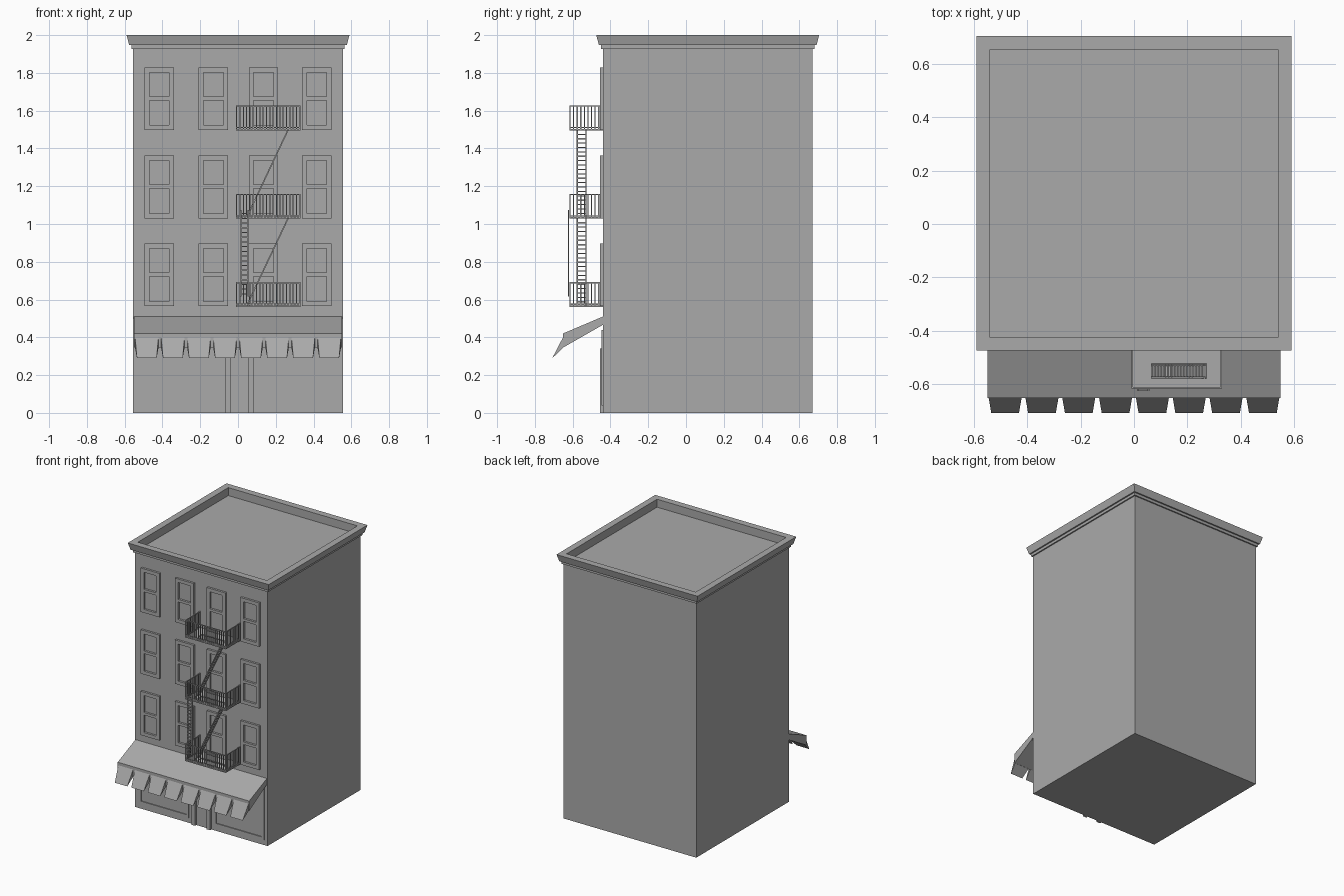
import bpy, bmesh, math
from mathutils import Vector, Matrix

cube = bpy.data.objects.get("Cube")
if cube:
    bpy.data.objects.remove(cube, do_unlink=True)

grey = bpy.data.materials.new("plain grey")
grey.use_nodes = True
grey.diffuse_color = (0.4, 0.4, 0.4, 1)
grey.node_tree.nodes["Principled BSDF"].inputs["Base Color"].default_value = (0.4, 0.4, 0.4, 1)

W = 0.555                    # half width of the building
FRONT, BACK = -0.44, 0.67    # wall planes


def finish(name, bm):
    bmesh.ops.recalc_face_normals(bm, faces=bm.faces)
    mesh = bpy.data.meshes.new(name)
    bm.to_mesh(mesh)
    bm.free()
    mesh.materials.append(grey)
    obj = bpy.data.objects.new(name, mesh)
    bpy.context.collection.objects.link(obj)
    return obj


def box(bm, x, y, z):
    """Axis-aligned box from three (low, high) pairs."""
    size = [b - a for a, b in (x, y, z)]
    mid = [(a + b) / 2 for a, b in (x, y, z)]
    m = Matrix.Translation(mid) @ Matrix.Diagonal((*size, 1))
    bmesh.ops.create_cube(bm, size=1, matrix=m)


def bar(bm, a, b, t):
    """Square bar between two points."""
    a, b = Vector(a), Vector(b)
    d = b - a
    m = (Matrix.Translation((a + b) / 2) @ d.to_track_quat('Z', 'Y').to_matrix().to_4x4()
         @ Matrix.Diagonal((t, t, d.length, 1)))
    bmesh.ops.create_cube(bm, size=1, matrix=m)


def frame(bm, x, y, z, t):
    """Rectangular border of width t in the xz plane."""
    for xs in ((x[0], x[0] + t), (x[1] - t, x[1])):
        box(bm, xs, y, z)
    for zs in ((z[0], z[0] + t), (z[1] - t, z[1])):
        box(bm, (x[0] + t, x[1] - t), y, zs)


def prism(bm, profile, sections):
    """Loft a yz profile; each profile point has its own (x low, x high)."""
    left = [bm.verts.new((s[0], y, z)) for (y, z), s in zip(profile, sections)]
    right = [bm.verts.new((s[1], y, z)) for (y, z), s in zip(profile, sections)]
    bm.faces.new(left)
    bm.faces.new(right)
    n = len(profile)
    for i in range(n):
        j = (i + 1) % n
        bm.faces.new((left[i], left[j], right[j], right[i]))


# Walls with the flat roof on top
bm = bmesh.new()
box(bm, (-W, W), (FRONT, BACK), (0, 1.94))
finish("building_walls", bm)

# Stepped cornice and parapet around the roof
bm = bmesh.new()
rings = []
for off, z in ((0, 1.927), (0.01, 1.927), (0.01, 1.947), (0.021, 1.947),
               (0.035, 2.0), (-0.015, 2.0), (-0.015, 1.935)):
    corners = ((-W - off, FRONT - off), (W + off, FRONT - off),
               (W + off, BACK + off), (-W - off, BACK + off))
    rings.append([bm.verts.new((x, y, z)) for x, y in corners])
for i, ring in enumerate(rings):
    nxt = rings[(i + 1) % len(rings)]
    for k in range(4):
        m = (k + 1) % 4
        bm.faces.new((ring[k], ring[m], nxt[m], nxt[k]))
finish("cornice", bm)

# Sash windows: border plus a middle rail
for floor, z in enumerate((0.565, 1.03, 1.497), 1):
    for col, x in enumerate((-0.417, -0.13, 0.135, 0.417), 1):
        bm = bmesh.new()
        y = (FRONT - 0.016, FRONT + 0.01)
        frame(bm, (x - 0.078, x + 0.078), y, (z, z + 0.332), 0.026)
        box(bm, (x - 0.052, x + 0.052), y, (z + 0.158, z + 0.178))
        finish(f"window_floor{floor}_{col}", bm)

# Shop front: two door posts and two shallow window borders
for side, x in (("right", -0.055), ("left", 0.07)):
    bm = bmesh.new()
    box(bm, (x - 0.015, x + 0.015), (FRONT - 0.016, FRONT + 0.01), (0, 0.34))
    finish(f"door_post_{side}", bm)
for side, x in (("right", (-0.52, -0.1)), ("left", (0.11, 0.53))):
    bm = bmesh.new()
    frame(bm, x, (FRONT - 0.007, FRONT + 0.01), (0.04, 0.44), 0.02)
    finish(f"shop_window_{side}", bm)

# Sloping awning
bm = bmesh.new()
prism(bm, [(FRONT, 0.51), (-0.652, 0.42), (-0.652, 0.345), (FRONT, 0.466)], [(-0.55, 0.55)] * 4)
finish("awning", bm)

# Row of tapered flaps along the awning edge
bm = bmesh.new()
for i in range(8):
    x = (i - 3.5) * 0.138
    wide, narrow = (x - 0.062, x + 0.062), (x - 0.052, x + 0.052)
    prism(bm, [(-0.65, 0.402), (-0.708, 0.29), (-0.65, 0.345)], [wide, narrow, wide])
finish("awning_flaps", bm)

# Fire escape platforms, each with a hatch and a barred railing
X0, X1, Y0, Y1 = -0.01, 0.33, -0.617, FRONT
HX, HY = (0.065, 0.272), (-0.58, -0.522)
T = 0.006
LEVELS = (0.56, 1.028, 1.495)
for n, z in enumerate(LEVELS, 1):
    bm = bmesh.new()
    slab = (z, z + 0.008)
    box(bm, (X0, HX[0]), (Y0, Y1), slab)
    box(bm, (HX[1], X1), (Y0, Y1), slab)
    box(bm, HX, (Y0, HY[0]), slab)
    box(bm, HX, (HY[1], Y1), slab)
    finish(f"platform_{n}", bm)

    bm = bmesh.new()
    top = z + 0.132
    for rail in (z + 0.012, top - T):
        box(bm, (X0, X1), (Y0, Y0 + T), (rail, rail + T))
        for x in (X0, X1 - T):
            box(bm, (x, x + T), (Y0 + T, Y1), (rail, rail + T))
    for i in range(20):
        x = X0 + (X1 - X0 - T) * i / 19
        box(bm, (x, x + T), (Y0, Y0 + T), (z, top))
    for i in range(1, 10):
        y = Y0 + (Y1 - Y0 - T) * i / 9
        for x in (X0, X1 - T):
            box(bm, (x, x + T), (y, y + T), (z, top))
    finish(f"railing_{n}", bm)

# Sloping ladders between the platforms
for n, z in enumerate(LEVELS[:2], 1):
    bm = bmesh.new()
    low, high = Vector((0.045, 0, z + 0.005)), Vector((0.265, 0, z + 0.47))
    sides = [Vector((0, y, 0)) for y in (-0.576, -0.529)]
    for s in sides:
        bar(bm, low + s, high + s, 0.007)
    for i in range(1, 20):
        p = low.lerp(high, i / 20)
        bar(bm, p + sides[0], p + sides[1], 0.006)
    finish(f"sloping_ladder_{n}", bm)

# Upright drop ladder hung on the railing
bm = bmesh.new()
for x in (0.014, 0.054):
    bar(bm, (x, -0.622, 0.615), (x, -0.622, 1.075), 0.007)
for i in range(18):
    z = 0.63 + i * 0.025
    bar(bm, (0.014, -0.622, z), (0.054, -0.622, z), 0.006)
finish("drop_ladder", bm)
